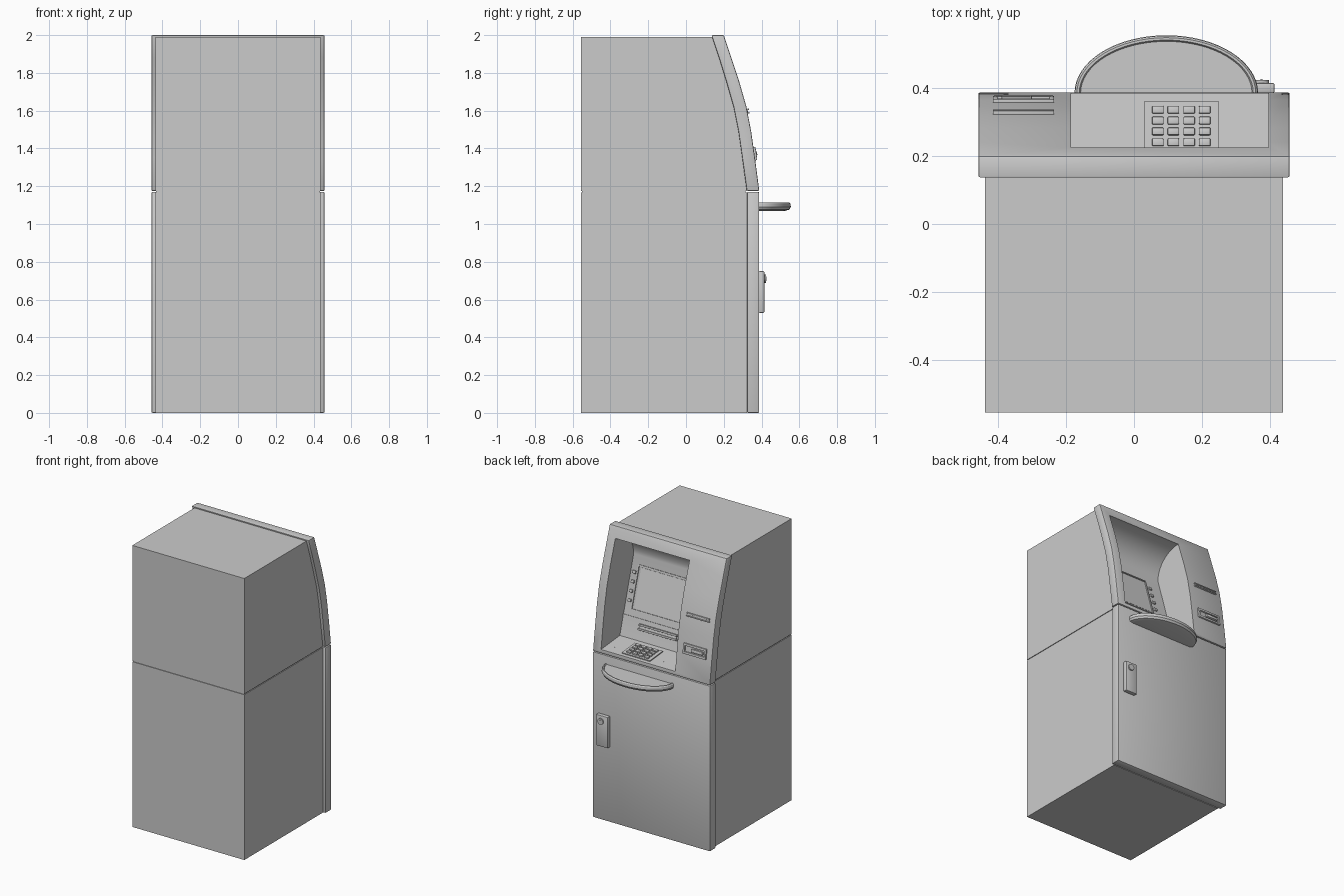
import bpy, bmesh, math
from mathutils import Matrix, Vector

if "Cube" in bpy.data.objects:
    bpy.data.objects.remove(bpy.data.objects["Cube"])

grey = bpy.data.materials.new("light_grey")
grey.diffuse_color = (0.6, 0.6, 0.6, 1)
grey.use_nodes = True
grey.node_tree.nodes["Principled BSDF"].inputs["Base Color"].default_value = grey.diffuse_color


def finish(name, bm, bevel=0, smooth=30):
    bmesh.ops.recalc_face_normals(bm, faces=bm.faces)
    mesh = bpy.data.meshes.new(name)
    bm.to_mesh(mesh)
    bm.free()
    ob = bpy.data.objects.new(name, mesh)
    bpy.context.collection.objects.link(ob)
    mesh.materials.append(grey)
    bpy.ops.object.select_all(action='DESELECT')
    bpy.context.view_layer.objects.active = ob
    ob.select_set(True)
    if bevel:
        mod = ob.modifiers.new("bevel", 'BEVEL')
        mod.width, mod.segments, mod.limit_method = bevel, 2, 'ANGLE'
        mod.angle_limit = math.radians(35)
        bpy.ops.object.modifier_apply(modifier="bevel")
    bpy.ops.object.shade_smooth_by_angle(angle=math.radians(smooth))
    return ob


def side_prism(name, profile, x0, x1, bevel=0):
    """Extrude a (y, z) outline along x."""
    bm = bmesh.new()
    face = bm.faces.new([bm.verts.new((x0, y, z)) for y, z in profile])
    ext = bmesh.ops.extrude_face_region(bm, geom=[face])
    bmesh.ops.translate(bm, vec=(x1 - x0, 0, 0),
                        verts=[v for v in ext['geom'] if isinstance(v, bmesh.types.BMVert)])
    return finish(name, bm, bevel)


def box(name, centre, size, tilt=0, bevel=0):
    """Box tilted about the x axis."""
    bm = bmesh.new()
    m = Matrix.Translation(centre) @ Matrix.Rotation(tilt, 4, 'X') @ Matrix.Diagonal((*size, 1))
    bmesh.ops.create_cube(bm, size=1, matrix=m)
    return finish(name, bm, bevel)


def cylinder(name, centre, radius, depth, sides=20):
    """Cylinder along y."""
    bm = bmesh.new()
    m = Matrix.Translation(centre) @ Matrix.Rotation(math.pi / 2, 4, 'X')
    bmesh.ops.create_cone(bm, cap_ends=True, segments=sides, radius1=radius,
                          radius2=radius, depth=depth, matrix=m)
    return finish(name, bm)


def cut(target, cutter):
    mod = target.modifiers.new("cut", 'BOOLEAN')
    mod.object, mod.operation, mod.solver = cutter, 'DIFFERENCE', 'EXACT'
    bpy.ops.object.select_all(action='DESELECT')
    bpy.context.view_layer.objects.active = target
    target.select_set(True)
    bpy.ops.object.modifier_apply(modifier="cut")
    bpy.ops.object.shade_smooth_by_angle(angle=math.radians(30))


def on_curve(curve, z):
    """y and tilt of a (y, z) polyline at height z."""
    for (y0, z0), (y1, z1) in zip(curve, curve[1:]):
        if z1 <= z <= z0:
            return y0 + (y1 - y0) * (z0 - z) / (z0 - z1), math.atan2(y1 - y0, z0 - z1)
    return curve[-1][0], 0


# Cabinet: safe below, head above
outer = [(0.20, 2.0), (0.24, 1.88), (0.283, 1.75), (0.32, 1.62),
         (0.345, 1.49), (0.365, 1.35), (0.388, 1.175)]
inner = [(0.135, 2.0), (0.175, 1.88), (0.215, 1.75), (0.252, 1.62),
         (0.278, 1.49), (0.298, 1.35), (0.322, 1.175)]
side_prism("safe_cabinet", [(-0.555, 0), (0.322, 0), (0.322, 1.168), (-0.555, 1.168)], -0.438, 0.438)
box("cabinet_seam", (0, -0.118, 1.171), (0.866, 0.865, 0.01))
head = side_prism("head_cabinet", [(-0.555, 1.174), (-0.555, 1.99), (0.14, 1.99)] + inner[1:-1]
                  + [(0.322, 1.174)], -0.438, 0.438)
box("safe_door", (0, 0.355, 0.585), (0.916, 0.064, 1.17), bevel=0.006)
fascia = side_prism("fascia", outer + inner[::-1], -0.458, 0.458, bevel=0.006)

# Recess with curved ceiling, sloping screen wall and shelf
back = [(0.02, 1.74), (0.175, 1.22)]
arc = [(0.225 - 0.205 * math.sin(t), 1.74 + 0.185 * math.cos(t))
       for t in [i * math.pi / 20 for i in range(11)]]
hole = side_prism("recess_cutter", [(0.6, 1.2), (0.6, 1.925)] + arc + [back[1], (0.39, 1.2)], -0.185, 0.395)
hole.hide_render = True
for part in (head, fascia):
    cut(part, hole)
bpy.data.objects.remove(hole)


def wall_box(name, x, z, w, h, d, curve=back, bevel=0, lift=0.0):
    """Box lying on a sloping surface."""
    y, tilt = on_curve(curve, z)
    n = Vector((0, math.cos(tilt), math.sin(tilt)))
    return box(name, Vector((x, y, z)) + n * lift, (w, d, h), tilt, bevel)


# Screen frame from four thin bars, with a screen plate
wall_box("screen", 0.14, 1.54, 0.36, 0.27, 0.006)
for i, z in enumerate((1.40, 1.68)):
    wall_box(f"screen_bar_{i}", 0.14, z, 0.40, 0.008, 0.014)
for i, x in enumerate((-0.06, 0.34)):
    wall_box(f"screen_post_{i}", x, 1.54, 0.008, 0.29, 0.014)
for i in range(4):
    for side, x in (("left", 0.365), ("right", -0.09)):
        wall_box(f"{side}_screen_button_{i}", x, 1.45 + 0.06 * i, 0.025, 0.02, 0.02, bevel=0.003)

# Cash outlet
wall_box("wall_ledge", 0.105, 1.355, 0.58, 0.006, 0.012)
wall_box("cash_outlet_top", 0.11, 1.322, 0.30, 0.012, 0.04, bevel=0.003)
wall_box("cash_outlet_bottom", 0.11, 1.294, 0.30, 0.012, 0.04, bevel=0.003)
wall_box("cash_shutter", 0.11, 1.308, 0.29, 0.02, 0.02)

# Keypad on the shelf
slope = math.atan2(-0.02, 0.215)
box("keypad_plate", (0.14, 0.288, 1.212), (0.22, 0.145, 0.008), slope)
for row in range(4):
    for col in range(4):
        y = 0.24 + 0.032 * row
        box(f"key_{row}_{col}", (0.07 + 0.046 * col, y, 1.219 - (y - 0.288) * 0.093),
            (0.034, 0.022, 0.016), slope, 0.003)

# Receipt slot and card reader on the side panel
for i, z in enumerate((1.588, 1.606)):
    wall_box(f"receipt_slot_lip_{i}", -0.325, z, 0.18, 0.007, 0.022, outer, 0.002)
wall_box("receipt_slot", -0.325, 1.597, 0.17, 0.012, 0.008, outer)
for i, z in enumerate((1.345, 1.40)):
    wall_box(f"card_reader_lip_{i}", -0.325, z, 0.18, 0.016, 0.022, outer, 0.003)
for i, x in enumerate((-0.408, -0.242)):
    wall_box(f"card_reader_end_{i}", x, 1.372, 0.014, 0.06, 0.022, outer, 0.003)
wall_box("card_reader_mouth", -0.345, 1.372, 0.09, 0.022, 0.03, outer, 0.004)

# Half-oval hand shelf with a rounded rim
bm = bmesh.new()
rings = []
for inset, z in ((0.03, 1.07), (0.008, 1.076), (0, 1.09), (0.002, 1.108), (0.007, 1.114),
                 (0.014, 1.114), (0.018, 1.108)):
    rings.append([bm.verts.new((0.095 + (0.27 - inset) * math.cos(a),
                                0.385 + (0.17 - inset) * math.sin(a), z))
                  for a in [math.pi * i / 32 for i in range(33)]])
for lo, hi in zip(rings, rings[1:]):
    for i in range(32):
        bm.faces.new((lo[i], lo[i + 1], hi[i + 1], hi[i]))
bm.faces.new(rings[0])
bm.faces.new(rings[-1])
bm.faces.new([r[0] for r in rings] + [r[-1] for r in rings[::-1]])
finish("hand_shelf", bm)

# Door lock
box("lock_plate", (0.368, 0.4, 0.64), (0.09, 0.03, 0.22), bevel=0.005)
cylinder("lock_knob", (0.375, 0.415, 0.71), 0.022, 0.018)
box("lock_key_slot", (0.375, 0.424, 0.71), (0.006, 0.004, 0.022))
